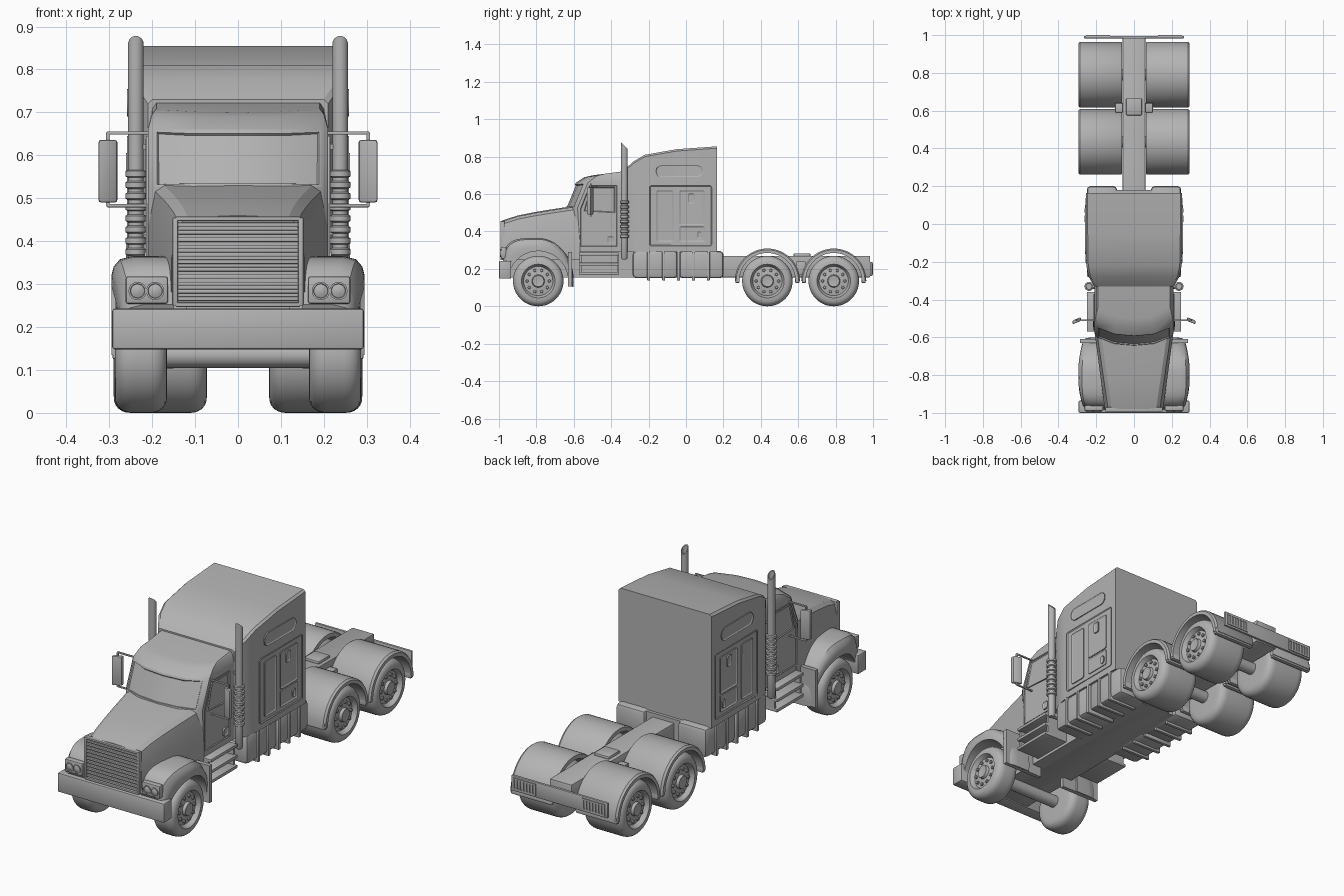
import bpy, bmesh
from math import sin, cos, pi, radians
from mathutils import Vector

cube = bpy.data.objects.get("Cube")
if cube:
    bpy.data.objects.remove(cube)

grey = bpy.data.materials.new("plain_grey")
grey.use_nodes = True
grey.diffuse_color = (.45, .45, .45, 1)
grey.node_tree.nodes["Principled BSDF"].inputs["Base Color"].default_value = grey.diffuse_color

FLOOR = .29          # underside of cab and sleeper
HUB = .135           # wheel radius and hub height
FRONT_AXLE = -.79
REAR_AXLES = (.435, .79)
CAB_SIDE = .21
SLEEPER_SIDE = .255
CAB_BACK = -.31


def finish(name, bm, mirror=True):
    bmesh.ops.recalc_face_normals(bm, faces=bm.faces)
    mesh = bpy.data.meshes.new(name)
    bm.to_mesh(mesh)
    bm.free()
    mesh.materials.append(grey)
    mesh.shade_smooth()
    mesh.set_sharp_from_angle(angle=radians(32))
    ob = bpy.data.objects.new(name, mesh)
    bpy.context.scene.collection.objects.link(ob)
    if mirror:
        ob.modifiers.new("mirror", "MIRROR").use_mirror_merge = False
    return ob


def skin(rings):
    """Bridge equal closed rings and cap both ends."""
    bm = bmesh.new()
    loops = [[bm.verts.new(p) for p in ring] for ring in rings]
    for a, b in zip(loops, loops[1:]):
        for i in range(len(a)):
            bm.faces.new((a[i - 1], a[i], b[i], b[i - 1]))
    bm.faces.new(loops[0])
    bm.faces.new(loops[-1])
    bmesh.ops.recalc_face_normals(bm, faces=bm.faces)
    return bm


def full(half):
    return half + [(-x, y, z) for x, y, z in reversed(half) if x > 0]


def box(name, x, y, z, bevel=0, mirror=True):
    (front, back), (low, high) = y, z
    bm = skin([[(side, front, low), (side, back, low), (side, back, high), (side, front, high)] for side in x])
    if bevel:
        bmesh.ops.bevel(bm, geom=bm.edges[:], offset=bevel, segments=2, profile=.5, affect="EDGES")
    return finish(name, bm, mirror)


def span(middle, half):
    return middle - half, middle + half


def wide_box(name, half_width, y, z, bevel=0):
    return box(name, span(0, half_width), y, z, bevel, mirror=False)


def lathe_mesh(profile, centre, axis, sides):
    """Turn (position, radius) pairs around an axis through centre."""
    rings = []
    for along, radius in profile:
        ring = []
        for i in range(sides):
            angle = 2 * pi * i / sides
            offset = [radius * cos(angle), radius * sin(angle)]
            offset.insert("xyz".index(axis), along)
            ring.append(Vector(centre) + Vector(offset))
        rings.append(ring)
    return skin(rings)


def panel(name, side, outline, rim=.006):
    """Thin side plate with a raised rim, outlined by (y, z) points."""
    bm = skin([[(x, y, z) for y, z in outline] for x in span(side, .004)])
    bm.faces.ensure_lookup_table()
    bmesh.ops.inset_region(bm, faces=[bm.faces[-1]], thickness=rim, depth=-.004)
    finish(name, bm)


def rounded(y, z, radius=.01):
    """Rectangle outline with rounded corners."""
    outline = []
    for step in range(16):
        quarter, part = divmod(step, 4)
        angle = pi / 2 * (quarter + part / 3)
        corner_y = y[1] - radius if quarter in (0, 3) else y[0] + radius
        corner_z = z[1] - radius if quarter < 2 else z[0] + radius
        outline.append((corner_y + radius * cos(angle), corner_z + radius * sin(angle)))
    return outline


# Sleeper, lofted front to back
sections = [(-.33, .73, .21), (-.28, .775, .24), (-.22, .81, .252),
            (-.05, .84, SLEEPER_SIDE), (.165, .855, SLEEPER_SIDE)]
finish("sleeper", skin([full([(0, y, top), (w - .01, y, top), (w, y, top - .01), (w, y, FLOOR)])
                        for y, top, w in sections]), mirror=False)

# Driver cab, lofted upwards with a bowed nose and a rising roof
rings = []
for z, rise, nose, w in [(FLOOR, 0, -.63, CAB_SIDE), (.525, 0, -.645, CAB_SIDE), (.66, 0, -.59, CAB_SIDE),
                         (.69, .02, -.545, .2), (.7, .025, -.5, .19)]:
    plan = [(0, nose), (w / 2, nose + .01), (w * .93, nose + .045), (w, nose + .065), (w, CAB_BACK)]
    rings.append(full([(x, y, z + rise * (y - nose) / (CAB_BACK - nose)) for x, y in plan]))
cab = skin(rings)

# Recessed windscreen
glass = [f for f in cab.faces if .53 < f.calc_center_median().z < .65
         and abs(f.calc_center_median().x) < .18 and f.normal.y < -.4]
bmesh.ops.inset_region(cab, faces=glass, thickness=.01, depth=0)
bmesh.ops.inset_region(cab, faces=glass, thickness=.003, depth=-.006)
finish("cab", cab, mirror=False)

# Hood, widening and rising towards the cab
rings = []
for step in range(6):
    t = step / 5
    y, top = -.98 + .41 * t, .46 + .08 * t ** .7
    w = .137 + .06 * t
    side = .155 + .054 * t
    rings.append(full([(0, y, top), (w - .02, y, top - .005), (w, y, top - .02),
                       (side, y, top - .1), (side, y, .25)]))
finish("hood", skin(rings), mirror=False)

# Grille frame and slats
for z in (.252, .452):
    wide_box("grille_rail", .145, (-.993, -.97), span(z, .005), .002)
box("grille_post", (.14, .152), (-.993, -.97), (.25, .455), .002)
for i in range(11):
    wide_box("grille_slat", .141, (-.99, -.97), span(.266 + i * .0172, .005), .002)

wide_box("bumper", .293, (-1, -.935), (.148, .243), .006)

# Front fenders: boxy at the front, round at the back
rings = []
for step in range(29):
    angle = radians(-8 + 173 * step / 28)
    c, s = cos(angle), sin(angle)
    if c < 0:
        outer = Vector((-.195 * abs(c) ** .5, .23 * s ** .5))
    else:
        outer = Vector((.19 * c, .23 * s))
    inner = Vector((c, s)) * .16
    w = .295 - .025 * c * c
    ring = []
    for x, t in [(.15, 0), (.15, 1), (w - .05, 1), (w - .02, .9), (w - .005, .65), (w, .35), (w, 0)]:
        y, z = inner.lerp(outer, t)
        ring.append((x, FRONT_AXLE + y, HUB + z))
    rings.append(ring)
finish("front_fender", skin(rings))
box("front_mudflap", (.07, .285), (-.63, -.61), (.105, FLOOR))

# Headlights
box("headlight_housing", (.163, .262), (-.99, -.96), (.254, .318), .006)
for x in (.193, .234):
    lens = [(.02, .021), (-.007, .021), (-.007, .017), (-.003, .016), (-.007, .006)]
    finish("headlight", lathe_mesh(lens, (x, -.988, .284), "y", 24))


# Wheels: rounded tyre, dished rim, hub and studs
def wheel(name, y, inner, outer):
    middle, half = (inner + outer) / 2, (outer - inner) / 2
    shoulder = min(half, .04)
    profile = []
    for step in range(14):
        quarter, part = divmod(step, 7)
        angle = pi / 2 * (quarter + part / 6)
        side = 1 if quarter else -1
        x = middle + side * (half - shoulder + shoulder * abs(cos(angle)))
        profile.append((x, .09 + (HUB - .09) * sin(angle) ** .7))
    profile += [(outer - .006, .086), (outer - .022, .078), (outer - .016, .034),
                (outer - .002, .03), (outer - .004, .022)]
    finish(name, lathe_mesh(profile, (0, y, HUB), "x", 48))
    for i in range(10):
        angle = 2 * pi * i / 10
        centre = (outer, y + .06 * cos(angle), HUB + .06 * sin(angle))
        finish(name + "_stud", lathe_mesh([(-.03, .008), (-.012, .008), (-.01, .006)], centre, "x", 10))
    finish(name + "_axle", lathe_mesh([(-.2, .03), (.2, .03)], (0, y, HUB), "x", 20), mirror=False)


wheel("front_wheel", FRONT_AXLE, .165, .287)
for axle in REAR_AXLES:
    wheel("rear_wheel", axle, .072, .29)
    # Rear arch with flanged feet
    rings = []
    for step in range(25):
        angle = pi * step / 24
        rings.append([(x, axle + r * cos(angle), HUB + r * sin(angle)) for x, r in
                      [(.063, .15), (.063, .17), (.07, .174), (.285, .174), (.295, .167), (.295, .15)]])
    finish("rear_fender", skin(rings))
    for middle in span(axle, .16):
        box("fender_foot", (.065, .292), span(middle, .011), (.125, .16), .004)

# Chassis
wide_box("chassis_beam", .06, (-.93, .985), (.155, .27), .004)
wide_box("underbody", .12, (-.95, .18), (.155, FLOOR))
wide_box("coupling_plate", .042, (.575, .665), (.265, .283), .006)
wide_box("cross_member", .1, (.59, .64), (.17, .24), .004)

# Rear light bar with barred lamps
wide_box("rear_bar", .265, (.983, .996), (.162, .238), .003)
for z in span(.2, .025):
    box("rear_light_rim", (.128, .253), (.99, 1), span(z, .004))
for i in range(8):
    box("rear_light_bar", span(.132 + i * .0167, .004), (.99, 1), span(.2, .025))

# Side tanks with straps
for ends in ((-.285, -.045), (-.035, .2)):
    box("side_tank", (.09, .25), ends, (.15, .295), .018)
for i in range(5):
    box("tank_strap", (.1, .258), span(-.2 + i * .08, .008), (.138, .293), .004)

# Boarding steps
for z in (.175, .225, .28):
    box("step", (.12, .25), (-.57, -.36), span(z, .008), .003)
for y in span(-.465, .1):
    box("step_bracket", (.12, .235), span(y, .005), (.17, .285))

# Exhaust stacks: ribbed muffler and slanted open tip
STACK = (.238, -.33, 0)
PIPE, RIB = .018, .024
profile = [(.25, .012), (.26, PIPE)]
for i in range(8):
    z = .375 + i * .026
    profile += [(z - .009, PIPE), (z - .006, RIB), (z + .006, RIB), (z + .009, PIPE)]
profile += [(.86, PIPE), (.86, .014), (.8, .014)]
stack = lathe_mesh(profile, STACK, "z", 24)
for v in stack.verts:
    if v.co.z > .85:
        v.co.z -= v.co.y - STACK[1]
finish("exhaust_stack", stack)
box("exhaust_elbow", (.14, .245), span(STACK[1], .013), (.25, .276), .008)
for z in span(.52, .1):
    box("exhaust_bracket", (.19, .238), span(STACK[1], .005), span(z, .006))

# Mirrors, turned slightly and held by rods
mirror = box("mirror", (.281, .325), (-.522, -.502), (.49, .636), .006)
for v in mirror.data.vertices:
    v.co.y -= (v.co.x - .303) * .4
for z, tip in ((.652, .63), (.483, .495)):
    box("mirror_rod", (.19, .306), span(-.51, .004), span(z, .004), .002)
    box("mirror_pin", span(.303, .004), span(-.51, .004), sorted((z, tip)))

# Cab doors, side windows and handles
panel("door", CAB_SIDE, [(-.565, .32), (-.37, .32), (-.37, .645), (-.515, .645), (-.565, .52)], rim=.004)
panel("side_window", CAB_SIDE + .002, [(-.545, .51), (-.38, .5), (-.38, .638), (-.51, .638)])
panel("door_handle", CAB_SIDE + .004, rounded((-.42, -.385), (.335, .375)))

# Sleeper side panels, hatch and vent
panel("sleeper_panel", SLEEPER_SIDE - .001, rounded((-.195, .138), (.322, .645)), rim=.005)
panel("tall_panel", SLEEPER_SIDE, rounded((-.158, -.068), (.345, .62)))
panel("hatch_top", SLEEPER_SIDE, rounded((-.035, .1), (.435, .62)))
panel("hatch_bottom", SLEEPER_SIDE, rounded((-.035, .1), (.345, .428)))
panel("hatch_plate", SLEEPER_SIDE + .002, rounded((.01, .045), (.55, .605)))
panel("hatch_latch", SLEEPER_SIDE + .002, rounded((.06, .083), (.36, .4)))
panel("sleeper_vent", SLEEPER_SIDE, rounded((-.16, .09), (.69, .755), .03))
